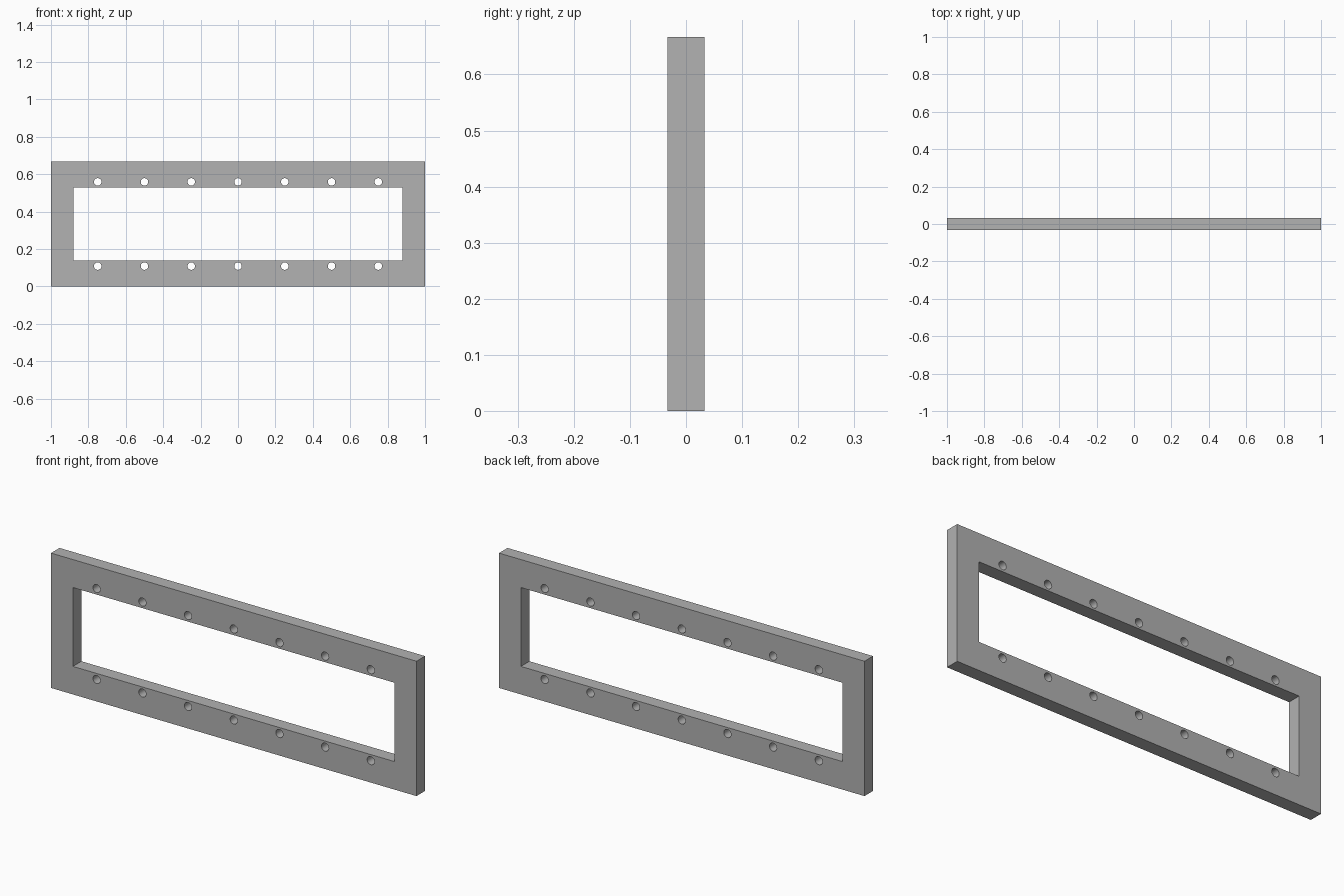
import bpy
import bmesh
import math
from mathutils import Matrix, Vector

WIDTH, DEPTH, HEIGHT = 2.0, 0.0667, 0.667
OPEN_WIDTH, OPEN_HEIGHT = 1.76, 0.39
HOLE_RADIUS, HOLE_SPACING, HOLE_OFFSET = 0.02, 0.25, 0.225
MID = HEIGHT / 2

if "Cube" in bpy.data.objects:
    bpy.data.objects.remove(bpy.data.objects["Cube"], do_unlink=True)

grey = bpy.data.materials.new("plain_grey")
grey.use_nodes = True
colour = (0.445, 0.445, 0.445, 1)
grey.diffuse_color = colour
grey.node_tree.nodes["Principled BSDF"].inputs["Base Color"].default_value = colour


def add_box(bm, size):
    matrix = Matrix.Translation((0, 0, MID)) @ Matrix.Diagonal(Vector(size)).to_4x4()
    bmesh.ops.create_cube(bm, size=1, matrix=matrix)


def make_object(name, bm):
    mesh = bpy.data.meshes.new(name)
    bm.to_mesh(mesh)
    bm.free()
    mesh.materials.append(grey)
    obj = bpy.data.objects.new(name, mesh)
    bpy.context.collection.objects.link(obj)
    return obj


# Solid plate
bm = bmesh.new()
add_box(bm, (WIDTH, DEPTH, HEIGHT))
frame = make_object("frame_plate", bm)

# Cutter: rectangular opening plus a row of bolt holes above and below it
bm = bmesh.new()
add_box(bm, (OPEN_WIDTH, DEPTH * 3, OPEN_HEIGHT))
for side in (-1, 1):
    for i in range(-3, 4):
        place = Matrix.Translation((i * HOLE_SPACING, 0, MID + side * HOLE_OFFSET))
        bmesh.ops.create_cone(bm, cap_ends=True, segments=32, radius1=HOLE_RADIUS,
                              radius2=HOLE_RADIUS, depth=DEPTH * 3,
                              matrix=place @ Matrix.Rotation(math.pi / 2, 4, "X"))
cutter = make_object("opening_cutter", bm)
cutter.hide_render = True

# Cut the plate, then discard the cutter
cut = frame.modifiers.new("openings", "BOOLEAN")
cut.operation = "DIFFERENCE"
cut.solver = "EXACT"
cut.object = cutter
bpy.ops.object.select_all(action="DESELECT")
frame.select_set(True)
bpy.context.view_layer.objects.active = frame
bpy.ops.object.modifier_apply(modifier=cut.name)
bpy.data.objects.remove(cutter, do_unlink=True)

# Round hole walls, crisp edges
bpy.ops.object.shade_smooth_by_angle(angle=math.radians(30))
